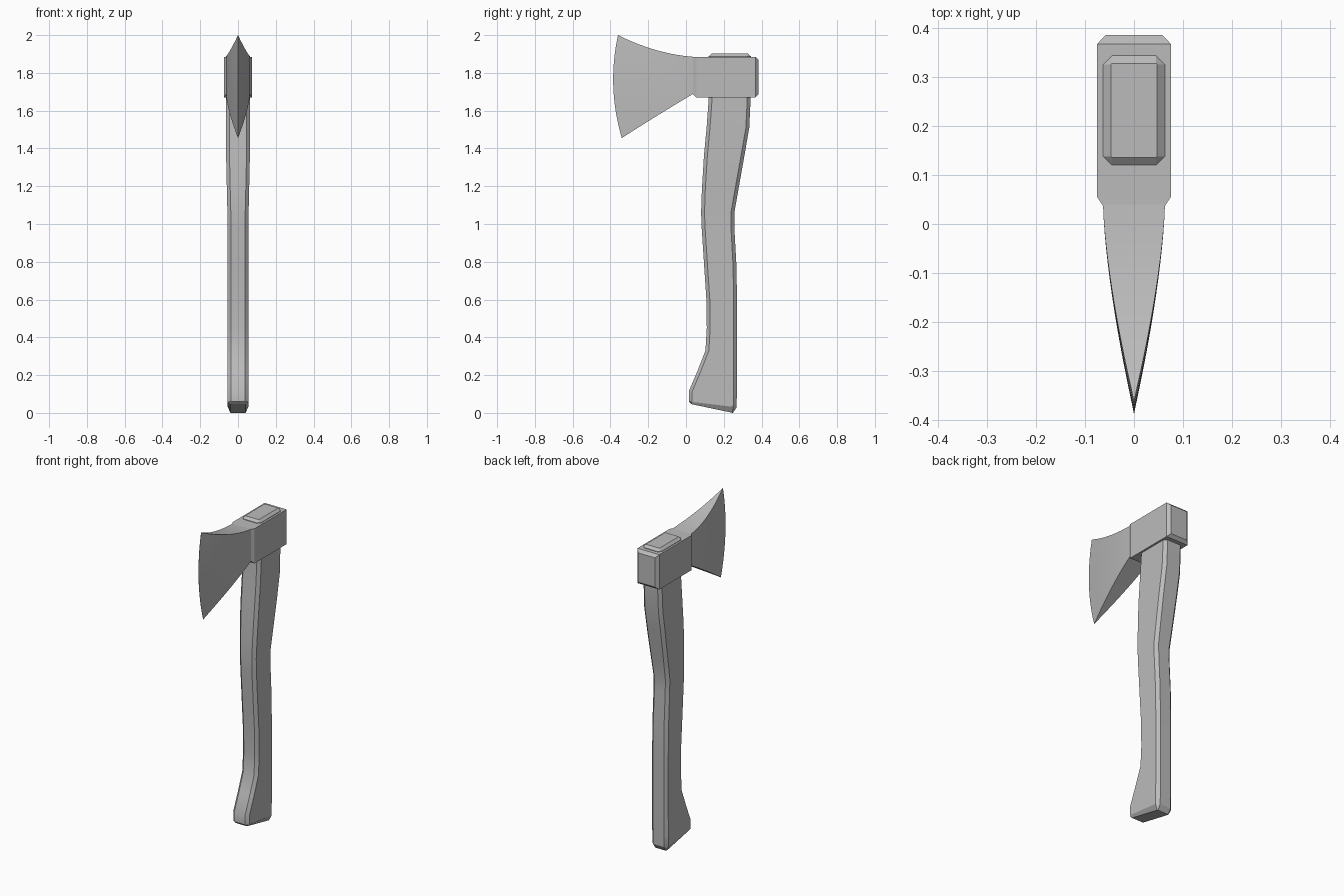
import bpy, bmesh, math

cube = bpy.data.objects.get("Cube")
if cube:
    bpy.data.objects.remove(cube)

grey = bpy.data.materials.new("plain grey")
grey.use_nodes = True
COLOUR = (0.5, 0.5, 0.5, 1)
grey.diffuse_color = COLOUR
grey.node_tree.nodes["Principled BSDF"].inputs["Base Color"].default_value = COLOUR


def loft(name, rings, smooth_angle):
    """Skin a list of equal-length rings and cap both ends."""
    bm = bmesh.new()
    loops = [[bm.verts.new(p) for p in ring] for ring in rings]
    count = len(loops[0])
    for a, b in zip(loops, loops[1:]):
        for i in range(count):
            j = (i + 1) % count
            bm.faces.new((a[i], a[j], b[j], b[i]))
    bm.faces.new(loops[0])
    bm.faces.new(loops[-1])
    bmesh.ops.remove_doubles(bm, verts=bm.verts, dist=0.0005)
    bmesh.ops.recalc_face_normals(bm, faces=bm.faces)
    mesh = bpy.data.meshes.new(name)
    bm.to_mesh(mesh)
    bm.free()
    mesh.materials.append(grey)
    obj = bpy.data.objects.new(name, mesh)
    bpy.context.collection.objects.link(obj)
    bpy.ops.object.select_all(action="DESELECT")
    obj.select_set(True)
    bpy.context.view_layer.objects.active = obj
    bpy.ops.object.shade_smooth_by_angle(angle=math.radians(smooth_angle))
    return obj


def handle_ring(y_front, z_front, y_back, z_back, half, c=0.018):
    """Chamfered rectangle, tilted from front to back."""
    outline = [(-half, y_front + c), (-half + c, y_front),
               (half - c, y_front), (half, y_front + c),
               (half, y_back - c), (half - c, y_back),
               (-half + c, y_back), (-half, y_back - c)]
    slope = (z_back - z_front) / (y_back - y_front)
    return [(x, y, z_front + slope * (y - y_front)) for x, y in outline]


# Handle: front y, front z, back y, back z, half width
stations = [
    (0.015, 0.06, 0.268, 0.03, 0.055),
    (0.015, 0.115, 0.269, 0.10, 0.055),
    (0.060, 0.22, 0.270, 0.22, 0.055),
    (0.103, 0.33, 0.270, 0.33, 0.055),
    (0.110, 0.45, 0.270, 0.45, 0.055),
    (0.108, 0.60, 0.270, 0.60, 0.055),
    (0.096, 0.78, 0.267, 0.78, 0.055),
    (0.083, 0.98, 0.256, 0.98, 0.055),
    (0.080, 1.06, 0.256, 1.06, 0.056),
    (0.084, 1.18, 0.277, 1.18, 0.059),
    (0.095, 1.36, 0.309, 1.36, 0.063),
    (0.109, 1.51, 0.335, 1.51, 0.064),
    (0.120, 1.66, 0.342, 1.66, 0.063),
    (0.120, 1.888, 0.343, 1.888, 0.063),
]
rings = [handle_ring(0.030, 0.046, 0.248, 0.0, 0.040, 0.003)]
rings += [handle_ring(*s) for s in stations]
rings.append(handle_ring(0.136, 1.902, 0.327, 1.902, 0.047, 0.002))
loft("handle", rings, 25)


# Head block around the handle, bevelled at both ends
def block_ring(y, half, low, high):
    return [(-half, y, low), (half, y, low), (half, y, high), (-half, y, high)]


loft("head_block", [
    block_ring(0.385, 0.058, 1.687, 1.868),
    block_ring(0.367, 0.075, 1.670, 1.885),
    block_ring(0.055, 0.075, 1.670, 1.885),
    block_ring(0.037, 0.063, 1.688, 1.885)], 25)

# Flared blade: thickness tapers from the block to a curved cutting edge
COLUMNS, ROWS = 14, 12


def blade_point(t, s):
    edge_y = -0.36 + 0.02 * s - 0.14 * s * (1 - s)
    y = 0.040 + (edge_y - 0.040) * t
    top = 1.885 + 0.03 * t + 0.085 * t * t
    bottom = 1.69 - 0.225 * t - 0.01 * t * t
    return y, top + (bottom - top) * s


rings = []
for col in range(COLUMNS + 1):
    t = col / COLUMNS
    half = 0.063 * (1 - t ** 1.5)
    side = [blade_point(t, r / ROWS) for r in range(ROWS + 1)]
    # the outermost ring folds to a knife edge
    half = max(half, 0.0004)
    rings.append([(half, y, z) for y, z in side] +
                 [(-half, y, z) for y, z in reversed(side)])
loft("blade", rings, 25)
